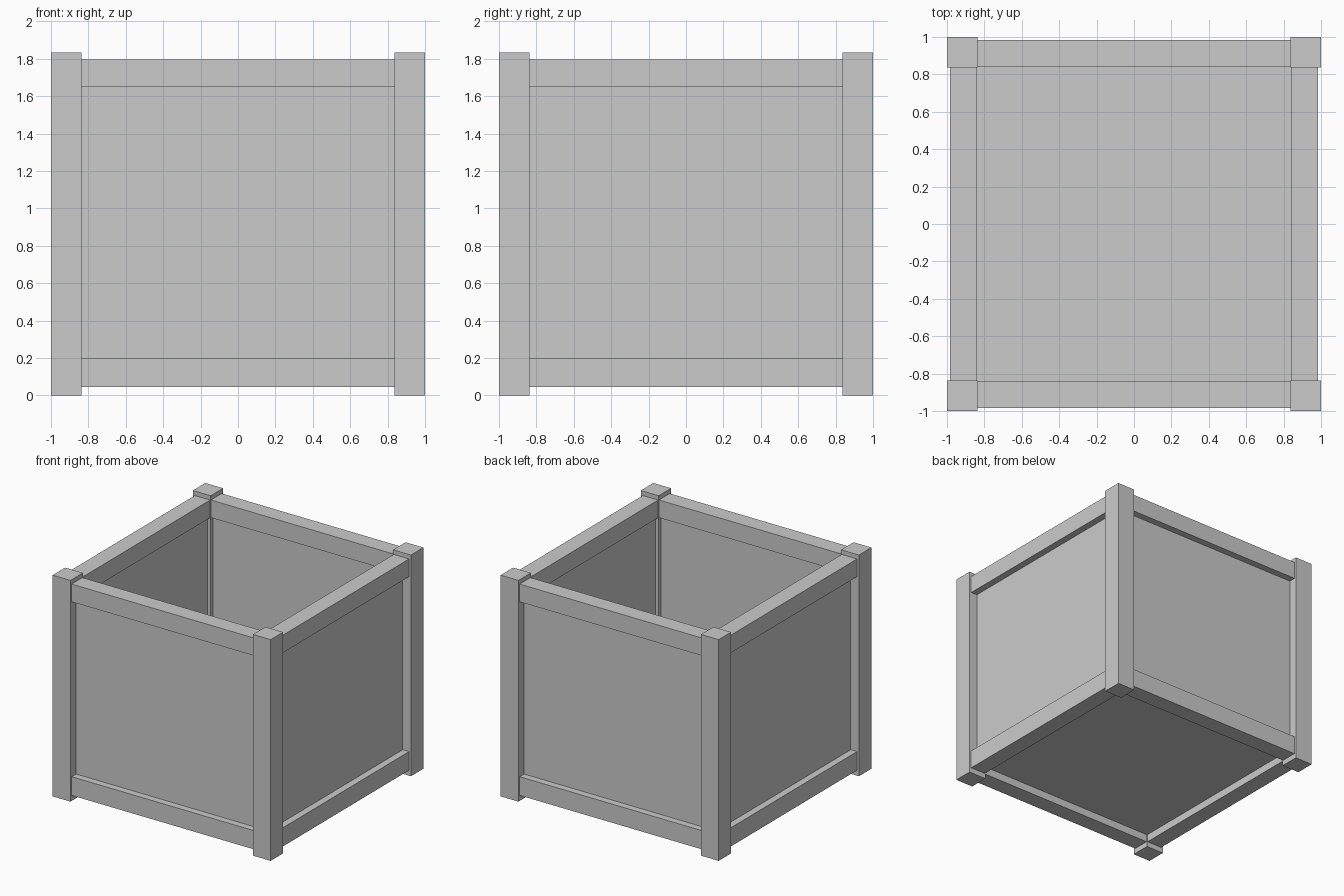
import bpy
from math import radians
from mathutils import Matrix, Vector

cube = bpy.data.objects.get("Cube")
if cube:
    bpy.data.objects.remove(cube, do_unlink=True)

grey = bpy.data.materials.new("plain grey")
grey.use_nodes = True
COLOUR = (0.6, 0.6, 0.6, 1)
grey.diffuse_color = COLOUR
grey.node_tree.nodes["Principled BSDF"].inputs["Base Color"].default_value = COLOUR


def box(name, low, high, turn=0):
    """Box between two corners, turned about the z axis through the origin."""
    low, high = Vector(low), Vector(high)
    bpy.ops.mesh.primitive_cube_add(size=1)
    part = bpy.context.object
    part.name = name
    place = Matrix.Translation((low + high) / 2) @ Matrix.Diagonal((*(high - low), 1))
    part.data.transform(Matrix.Rotation(radians(turn), 4, "Z") @ place)
    part.data.materials.append(grey)
    return part


POST_IN = 0.837
RAIL_IN, RAIL_OUT = 0.842, 0.983
PANEL_IN, PANEL_OUT = 0.865, 0.925

# Each side: a corner post, two rails and a recessed panel
for i, side in enumerate(("front", "left", "back", "right")):
    turn = 90 * i
    box(f"{side}_corner_post", (POST_IN, -1, 0), (1, -POST_IN, 1.834), turn)
    for level, z0, z1 in (("bottom", 0.045, 0.2), ("top", 1.65, 1.797)):
        box(f"{side}_{level}_rail", (-POST_IN, -RAIL_OUT, z0),
            (POST_IN, -RAIL_IN, z1), turn)
    box(f"{side}_panel", (-POST_IN, -PANEL_OUT, 0.2),
        (POST_IN, -PANEL_IN, 1.65), turn)

# Floor set between the bottom rails
box("floor", (-RAIL_IN, -RAIL_IN, 0.11), (RAIL_IN, RAIL_IN, 0.17))
